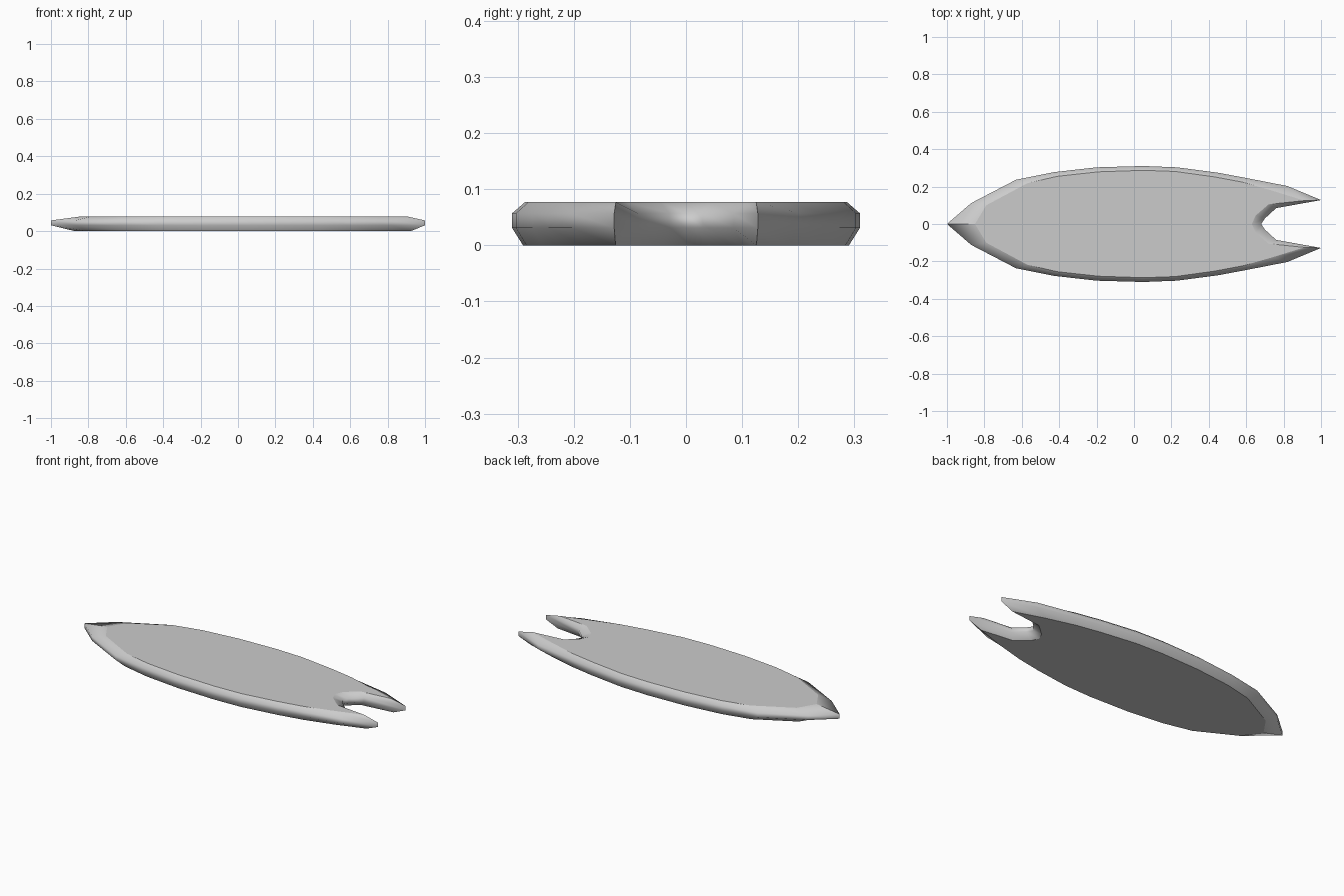
import bpy, bmesh

if "Cube" in bpy.data.objects:
    bpy.data.objects.remove(bpy.data.objects["Cube"])

# Half outline, nose to tail notch: (widest x, y, deck x, y)
half = [(-1.0, 0, -.85, 0), (-.87, .112, -.79, .10), (-.63, .237, -.57, .218),
        (-.43, .277, -.41, .255), (-.20, .303, -.19, .279), (.05, .31, .05, .287),
        (.23, .303, .22, .281), (.45, .274, .43, .252), (.60, .246, .58, .224),
        (.82, .203, .74, .178), (1.0, .128, .91, .125), (.76, .085, .72, .105),
        (.70, .03, .65, .045), (.68, 0, .63, 0)]
mirrored = [(a, -b, c, -d) for a, b, c, d in half[-2:0:-1]]
outline = half + mirrored

# Rings from underside to deck: (height, inset amount)
rings = [(0, .85), (.031, 0), (.057, 0), (.077, 1)]

bm = bmesh.new()
loops = []
for z, t in rings:
    loops.append([bm.verts.new((a + (c - a) * t, b + (d - b) * t, z))
                  for a, b, c, d in outline])

# Rounded rails
n = len(outline)
for lo, hi in zip(loops, loops[1:]):
    for i in range(n):
        j = (i + 1) % n
        f = bm.faces.new((lo[i], lo[j], hi[j], hi[i]))
        f.smooth = True

# Flat deck and underside, with crisp borders
caps = [bm.faces.new(loops[0]), bm.faces.new(loops[-1])]
for f in caps:
    for e in f.edges:
        e.smooth = False
# Crisp nose and tail tips
for i in (0, 10, n - 10):
    for lo, hi in zip(loops, loops[1:]):
        bm.edges.get((lo[i], hi[i])).smooth = False
bmesh.ops.triangulate(bm, faces=caps)
bmesh.ops.recalc_face_normals(bm, faces=bm.faces)

mesh = bpy.data.meshes.new("surfboard")
bm.to_mesh(mesh)
bm.free()
board = bpy.data.objects.new("surfboard", mesh)
bpy.context.collection.objects.link(board)
